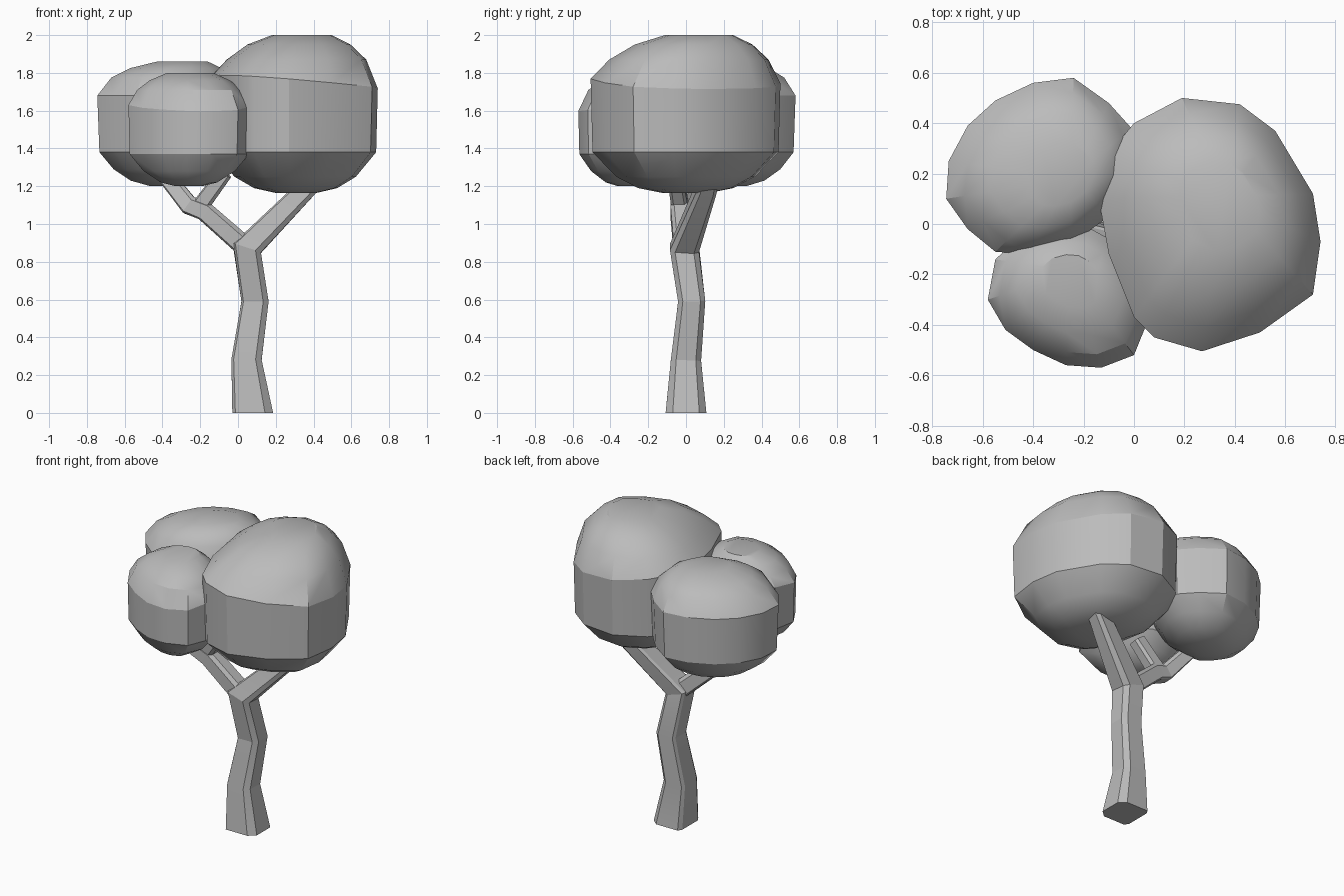
import bpy, bmesh, math
from mathutils import Vector

cube = bpy.data.objects.get("Cube")
if cube:
    bpy.data.objects.remove(cube, do_unlink=True)

grey = bpy.data.materials.new("plain grey")
grey.use_nodes = True
grey.diffuse_color = (0.5, 0.5, 0.5, 1)
grey.node_tree.nodes["Principled BSDF"].inputs["Base Color"].default_value = (0.5, 0.5, 0.5, 1)

# Wood section: a square with its corners cut
SECTION = [(1, -0.65), (1, 0.65), (0.6, 1), (-0.85, 1), (-1, 0.75), (-1, -0.75), (-0.85, -1), (0.6, -1)]


def loft(name, rings, smooth_angle, sharp_rings=()):
    """Skin a list of equal-length point rings and close both ends."""
    bm = bmesh.new()
    loops = [[bm.verts.new(p) for p in ring] for ring in rings]
    n = len(loops[0])
    for a, b in zip(loops, loops[1:]):
        for i in range(n):
            j = (i + 1) % n
            bm.faces.new((a[i], a[j], b[j], b[i]))
    bm.faces.new(loops[0][::-1])
    bm.faces.new(loops[-1])
    bmesh.ops.recalc_face_normals(bm, faces=bm.faces)
    mesh = bpy.data.meshes.new(name)
    bm.to_mesh(mesh)
    bm.free()
    mesh.materials.append(grey)
    obj = bpy.data.objects.new(name, mesh)
    bpy.context.collection.objects.link(obj)
    bpy.ops.object.select_all(action='DESELECT')
    obj.select_set(True)
    bpy.context.view_layer.objects.active = obj
    bpy.ops.object.shade_smooth_by_angle(angle=math.radians(smooth_angle))
    # Crease the chosen rims
    for edge in mesh.edges:
        a, b = (v // n for v in edge.vertices)
        if a == b and a in sharp_rings:
            edge.use_edge_sharp = True


def limb(name, path, radii):
    """Cut-corner tube with mitred bends along a path."""
    pts = [Vector(p) for p in path]
    rings = []
    for i, (p, r) in enumerate(zip(pts, radii)):
        before = (p - pts[i - 1]).normalized() if i else Vector()
        after = (pts[i + 1] - p).normalized() if i + 1 < len(pts) else Vector()
        axis = Vector((0, 0, 1)) if p.z == 0 else (before + after).normalized()
        side = Vector((0, 1, 0)).cross(axis).normalized()
        up = axis.cross(side)
        rings.append([p + r * (u * side + v * up) for u, v in SECTION])
    loft(name, rings, 15)


def crown(name, outline, centre, top, profile, tilt):
    """Leaf mass: plan outline scaled by a height profile, drifting to its top point."""
    c, t, lean = Vector(centre), Vector(top), Vector(tilt)
    rim = len(profile) // 2
    rings = []
    for k, (z, s) in enumerate(profile):
        mid = c.lerp(t, 1 - s) if k >= rim else c
        ring = []
        for p in outline:
            q = mid + (Vector(p) - c) * s
            # Only the upper rim leans
            ring.append((q.x, q.y, z + (lean.dot(q - c) if k == rim else 0)))
        rings.append(ring)
    loft(name, rings, 30, (rim - 1, rim))


# Trunk and branches
limb("trunk", [(0.078, 0, 0), (0.045, 0, 0.28), (0.09, 0.03, 0.59), (0.047, -0.008, 0.87),
               (0.365, 0.11, 1.19), (0.45, 0.13, 1.3)],
     [0.108, 0.08, 0.072, 0.077, 0.053, 0.05])
limb("left_branch", [(0.07, -0.008, 0.85), (-0.18, -0.03, 1.07), (-0.26, -0.03, 1.1), (-0.42, 0.04, 1.3)],
     [0.055, 0.052, 0.05, 0.042])
limb("middle_twig", [(-0.21, -0.03, 1.08), (-0.07, -0.06, 1.27)], [0.045, 0.04])

# Leaf masses
crown("large_crown",
      [(0.74, -0.07), (0.71, 0.12), (0.56, 0.37), (0.42, 0.475), (0.19, 0.5), (0, 0.4), (-0.1, 0.28),
       (-0.14, 0.1), (-0.1, -0.12), (0, -0.37), (0.08, -0.45), (0.27, -0.505), (0.5, -0.43), (0.71, -0.28)],
      (0.31, 0), (0.36, 0.11),
      [(1.165, 0.25), (1.19, 0.5), (1.25, 0.73), (1.38, 0.98), (1.75, 1), (1.87, 0.84), (1.95, 0.62), (2, 0.36)],
      (-0.08, -0.03))
crown("back_crown",
      [(-0.745, 0.1), (-0.735, 0.25), (-0.66, 0.39), (-0.55, 0.49), (-0.4, 0.56), (-0.24, 0.58), (-0.1, 0.48),
       (-0.01, 0.38), (0, 0.2), (-0.1, 0.03), (-0.25, -0.08), (-0.42, -0.12), (-0.55, -0.11), (-0.66, -0.02)],
      (-0.37, 0.23), (-0.25, 0.18),
      [(1.2, 0.25), (1.23, 0.53), (1.29, 0.77), (1.38, 0.97), (1.68, 1), (1.775, 0.85), (1.825, 0.65), (1.86, 0.36)],
      (0, 0))
crown("front_crown",
      [(-0.58, -0.3), (-0.55, -0.14), (-0.45, -0.05), (-0.3, -0.01), (-0.17, -0.02), (-0.06, -0.08), (0.03, -0.2),
       (0.065, -0.36), (0, -0.52), (-0.13, -0.57), (-0.27, -0.56), (-0.4, -0.5), (-0.51, -0.42)],
      (-0.26, -0.3), (-0.25, -0.19),
      [(1.2, 0.22), (1.22, 0.46), (1.28, 0.75), (1.37, 0.98), (1.63, 1), (1.71, 0.86), (1.76, 0.66), (1.8, 0.38)],
      (0, 0.12))
